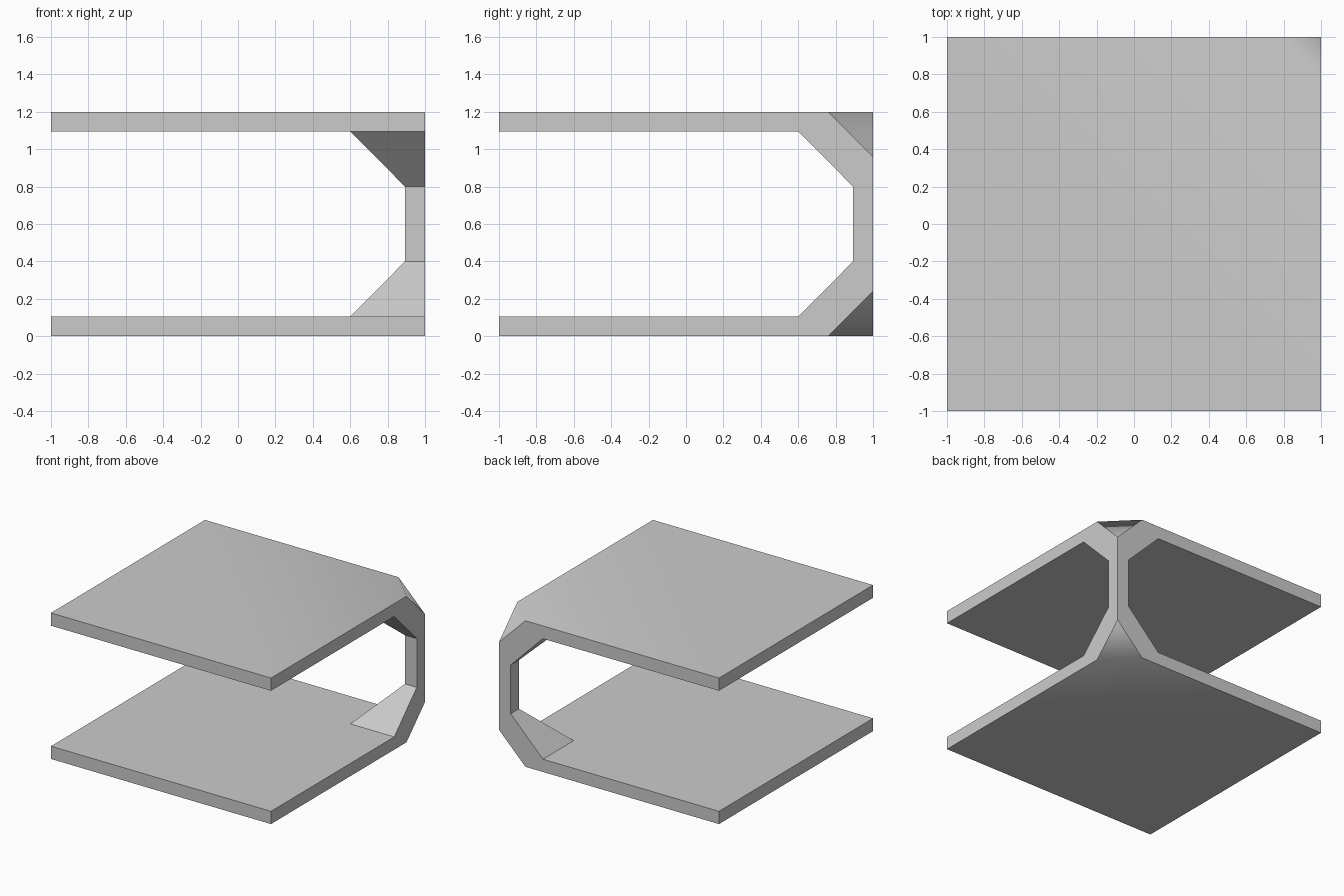
import bpy, bmesh

if "Cube" in bpy.data.objects:
    bpy.data.objects.remove(bpy.data.objects["Cube"])

# C-shaped side profile (across, height), outer corner first, then inner edge
LOW, CUT = 0.24, 0.76
side = [(-1, 0), (CUT, 0), (1, LOW), (1, 1.2 - LOW), (CUT, 1.2), (-1, 1.2),
        (-1, 1.095), (0.6, 1.095), (0.893, 0.8), (0.893, 0.4),
        (0.6, 0.105), (-1, 0.105)]

bm = bmesh.new()


def add_face(points, smooth=False):
    face = bm.faces.new([bm.verts.new(p) for p in points])
    face.smooth = smooth


def both_sides(points):
    # add a face and its copy mirrored across the x = y diagonal
    add_face(points)
    add_face([(y, x, z) for x, y, z in reversed(points)])


# Outer side walls
both_sides([(1, a, z) for a, z in side])

# Plate rims, inner plate surfaces, gussets and post, mitred on the diagonal
inner = side[5:] + side[:1]
for (a, z), (b, w) in zip(inner, inner[1:]):
    both_sides([(1, a, z), (1, b, w), (b, b, w), (a, a, z)])

# Plate outer surfaces and the bevelled corners, softly shaded together
for z, tip in ((0, LOW), (1.2, 1.2 - LOW)):
    add_face([(-1, -1, z), (1, -1, z), (1, CUT, z), (CUT, 1, z), (-1, 1, z)], True)
    add_face([(1, CUT, z), (1, 1, tip), (CUT, 1, z)], True)

# Weld and merge the flat mitred faces
bmesh.ops.remove_doubles(bm, verts=bm.verts, dist=0.0001)
bmesh.ops.dissolve_limit(bm, angle_limit=0.01, verts=bm.verts, edges=bm.edges)
bmesh.ops.recalc_face_normals(bm, faces=bm.faces)

mesh = bpy.data.meshes.new("corner_post_shelf")
bm.to_mesh(mesh)
bm.free()
shelf = bpy.data.objects.new("corner_post_shelf", mesh)
bpy.context.collection.objects.link(shelf)
